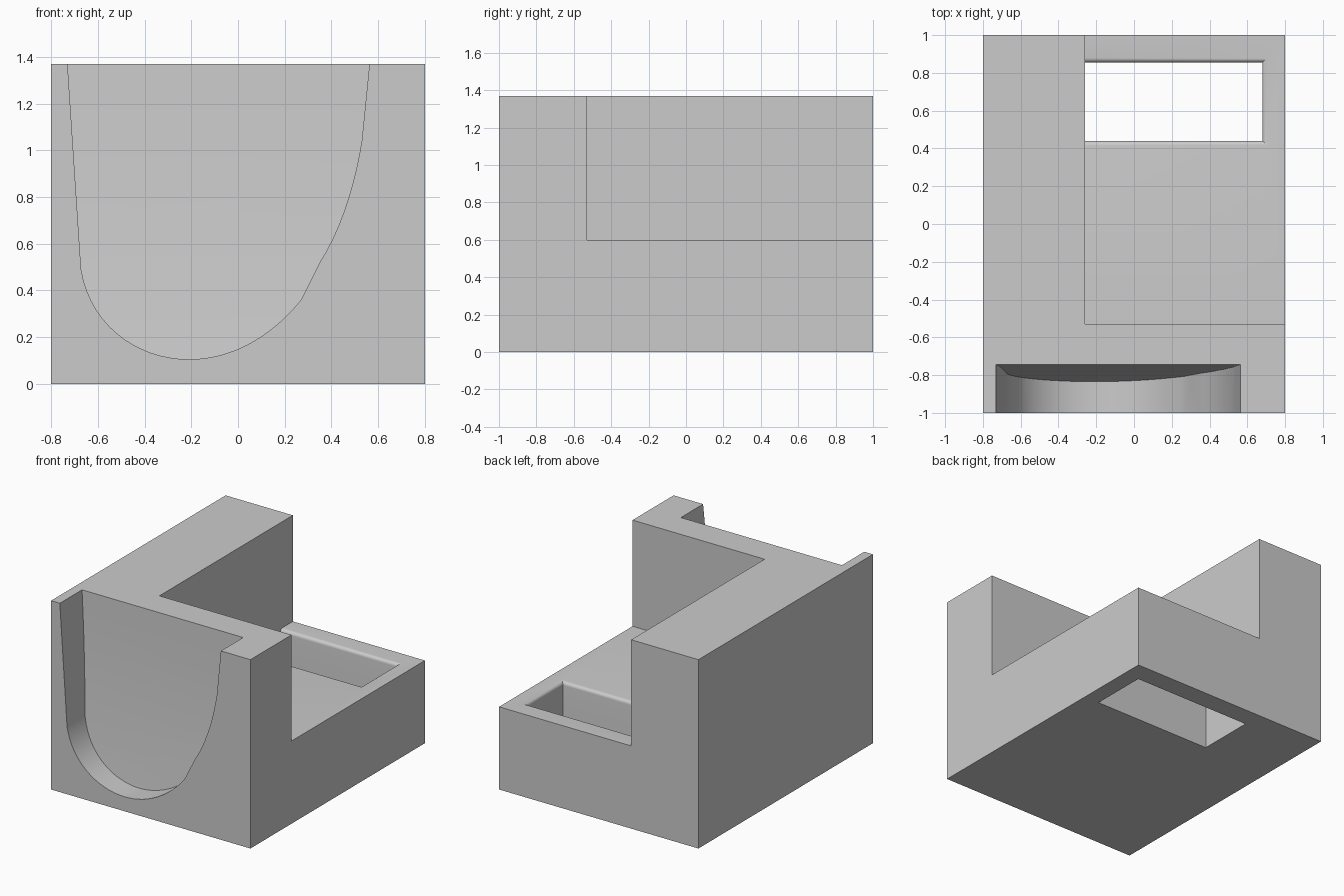
import bpy
import bmesh
import math
from mathutils import Vector
from mathutils.geometry import interpolate_bezier

cube = bpy.data.objects.get("Cube")
if cube:
    bpy.data.objects.remove(cube, do_unlink=True)

TOP, FLOOR = 1.37, 0.6
WALL_X, WALL_Y = -0.26, -0.53

grey = bpy.data.materials.new("plain grey")
grey.use_nodes = True
colour = (0.6, 0.6, 0.6, 1)
grey.diffuse_color = colour
grey.node_tree.nodes["Principled BSDF"].inputs["Base Color"].default_value = colour


def loft(name, rings):
    """Closed solid through rings that have equal point counts."""
    bm = bmesh.new()
    loops = [[bm.verts.new(p) for p in ring] for ring in rings]
    for a, b in zip(loops, loops[1:]):
        for i in range(len(a)):
            j = (i + 1) % len(a)
            bm.faces.new((a[i], a[j], b[j], b[i]))
    bm.faces.new(loops[0])
    bm.faces.new(loops[-1])
    bmesh.ops.recalc_face_normals(bm, faces=bm.faces)
    mesh = bpy.data.meshes.new(name)
    bm.to_mesh(mesh)
    bm.free()
    mesh.materials.append(grey)
    ob = bpy.data.objects.new(name, mesh)
    bpy.context.collection.objects.link(ob)
    return ob


def rect(x0, x1, y0, y1, z):
    return [(x0, y0, z), (x1, y0, z), (x1, y1, z), (x0, y1, z)]


def box(name, x0, x1, y0, y1, z0, z1):
    return loft(name, [rect(x0, x1, y0, y1, z) for z in (z0, z1)])


def boolean(target, tool, operation):
    tool.hide_render = True
    mod = target.modifiers.new("cut", "BOOLEAN")
    mod.operation = operation
    mod.solver = "EXACT"
    mod.object = tool
    bpy.ops.object.select_all(action="DESELECT")
    bpy.context.view_layer.objects.active = target
    target.select_set(True)
    bpy.ops.object.modifier_apply(modifier=mod.name)
    bpy.data.objects.remove(tool, do_unlink=True)


def bezier(a, b, c, d, n=16):
    a, b, c, d = (Vector((*p, 0)) for p in (a, b, c, d))
    return [(v.x, v.y) for v in interpolate_bezier(a, b, c, d, n)]


# Main block
body = box("slotted_block", -0.8, 0.8, -1, 1, 0, TOP)

# Through slot with a rounded lip on three sides
radius, steps = 0.025, 6
lip = [(0, -0.2)]
for i in range(steps + 1):
    a = math.pi / 2 * i / steps
    lip.append((radius * (1 - math.cos(a)), FLOOR - radius + radius * math.sin(a)))
lip.append((radius, FLOOR + 0.1))
slot = loft("slot_cutter", [rect(WALL_X, 0.68 + o, 0.44 - o, 0.855 + o, z) for o, z in lip])
boolean(body, slot, "DIFFERENCE")

# Low step behind the L-shaped wall
boolean(body, box("step_cutter", WALL_X, 1, WALL_Y, 1.2, FLOOR, 2), "DIFFERENCE")

# Front recess: lopsided U outline, with a back wall that leans forward at the foot
outline = [(-0.746, 1.6), (-0.73, TOP)]
outline += bezier((-0.672, 0.49), (-0.63, 0.24), (-0.42, 0.105), (-0.21, 0.105))
outline += bezier((-0.21, 0.105), (-0.02, 0.105), (0.15, 0.21), (0.27, 0.36))[1:]
outline += bezier((0.35, 0.52), (0.44, 0.66), (0.5, 0.85), (0.53, 1.04), 10)
outline += [(0.563, TOP), (0.586, 1.6)]
recess = loft("recess_cutter", [[(x, y, z) for x, z in outline] for y in (-1.2, -0.6)])
back = bezier((-0.848, 0), (-0.795, 0.4), (-0.755, 0.85), (-0.745, TOP), 10)
side = [(-1.3, 0)] + back + [(-0.745, 1.7), (-1.3, 1.7)]
lean = loft("lean_cutter", [[(x, y, z) for y, z in side] for x in (-1, 1)])
boolean(recess, lean, "INTERSECT")
boolean(body, recess, "DIFFERENCE")

# Smooth the curved surfaces, keep the edges sharp
bpy.ops.object.select_all(action="DESELECT")
bpy.context.view_layer.objects.active = body
body.select_set(True)
bpy.ops.object.shade_smooth_by_angle(angle=math.radians(25))
